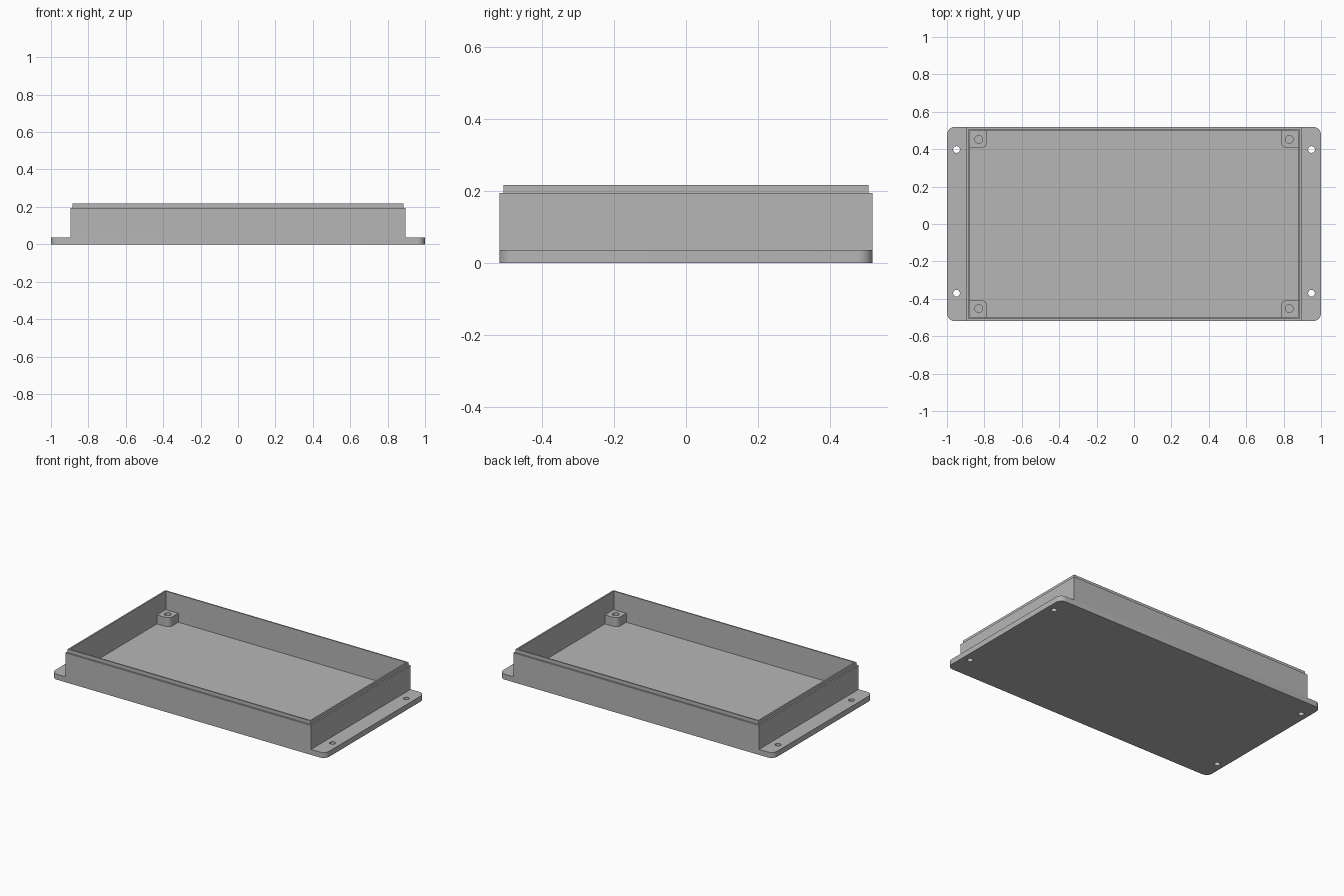
import bpy, bmesh, math

cube = bpy.data.objects.get("Cube")
if cube:
    bpy.data.objects.remove(cube, do_unlink=True)

grey = bpy.data.materials.new("mid_grey")
grey.use_nodes = True
colour = (0.47, 0.47, 0.47, 1)
grey.diffuse_color = colour
grey.node_tree.nodes["Principled BSDF"].inputs["Base Color"].default_value = colour

FLOOR, STEP, RIM = 0.036, 0.194, 0.217   # heights
HALF_X, HALF_Y = 0.896, 0.519            # outside of the walls
IN_X, IN_Y = 0.876, 0.499                # inside of the walls


def circle(cx, cy, r, n=32):
    return [(cx + r * math.cos(i * math.tau / n), cy + r * math.sin(i * math.tau / n))
            for i in range(n)]


def rounded(x0, y0, x1, y1, radii=(0, 0, 0, 0), n=8):
    """Rectangle outline; radii run anticlockwise from the +x +y corner."""
    pts = []
    corners = ((x1, y1, 1, 1), (x0, y1, -1, 1), (x0, y0, -1, -1), (x1, y0, 1, -1))
    for k, ((x, y, sx, sy), r) in enumerate(zip(corners, radii)):
        if not r:
            pts.append((x, y))
            continue
        for i in range(n + 1):
            a = (k + i / n) * math.pi / 2
            pts.append((x - sx * r + r * math.cos(a), y - sy * r + r * math.sin(a)))
    return pts


def rect(hx, hy, r=0):
    return rounded(-hx, -hy, hx, hy, (r,) * 4)


def slab(name, z0, z1, outline, holes=()):
    """Extrude an outline with holes from z0 to z1."""
    bm = bmesh.new()
    for loop in (outline, *holes):
        vs = [bm.verts.new((x, y, z0)) for x, y in loop]
        for i, v in enumerate(vs):
            bm.edges.new((v, vs[i - 1]))
    bmesh.ops.triangle_fill(bm, edges=bm.edges[:], use_beauty=True, use_dissolve=False)
    top = bmesh.ops.extrude_face_region(bm, geom=bm.faces[:], use_keep_orig=True)
    for g in top["geom"]:
        if isinstance(g, bmesh.types.BMVert):
            g.co.z = z1
    bmesh.ops.recalc_face_normals(bm, faces=bm.faces[:])
    mesh = bpy.data.meshes.new(name)
    bm.to_mesh(mesh)
    bm.free()
    mesh.materials.append(grey)
    ob = bpy.data.objects.new(name, mesh)
    bpy.context.collection.objects.link(ob)
    bpy.ops.object.select_all(action="DESELECT")
    ob.select_set(True)
    bpy.context.view_layer.objects.active = ob
    bpy.ops.object.shade_smooth_by_angle(angle=math.radians(30))
    return ob


# Base plate with mounting flanges and screw holes
slab("base_plate", 0, FLOOR, rect(1, HALF_Y, 0.042),
     [circle(x, y, 0.018) for x in (-0.949, 0.949) for y in (-0.37, 0.398)])

# Walls and the thinner stepped lip above them
slab("walls", FLOOR, STEP, rect(HALF_X, HALF_Y), [rect(IN_X, IN_Y)])
slab("lip", STEP, RIM, rect(0.886, 0.508), [rect(IN_X, IN_Y)])

# Corner screw posts, rounded on the corner facing the centre
inward = {(1, 1): 2, (-1, 1): 3, (-1, -1): 0, (1, -1): 1}
for (sx, sy), corner in inward.items():
    radii = [0.03 if k == corner else 0 for k in range(4)]
    xs = sorted((sx * IN_X, sx * 0.785))
    ys = sorted((sy * IN_Y, sy * 0.408))
    side = ("left" if sx > 0 else "right") + ("_back" if sy > 0 else "_front")
    slab("screw_post_" + side, FLOOR, 0.095,
         rounded(xs[0], ys[0], xs[1], ys[1], radii),
         [circle(sx * 0.83, sy * 0.453, 0.021)])
